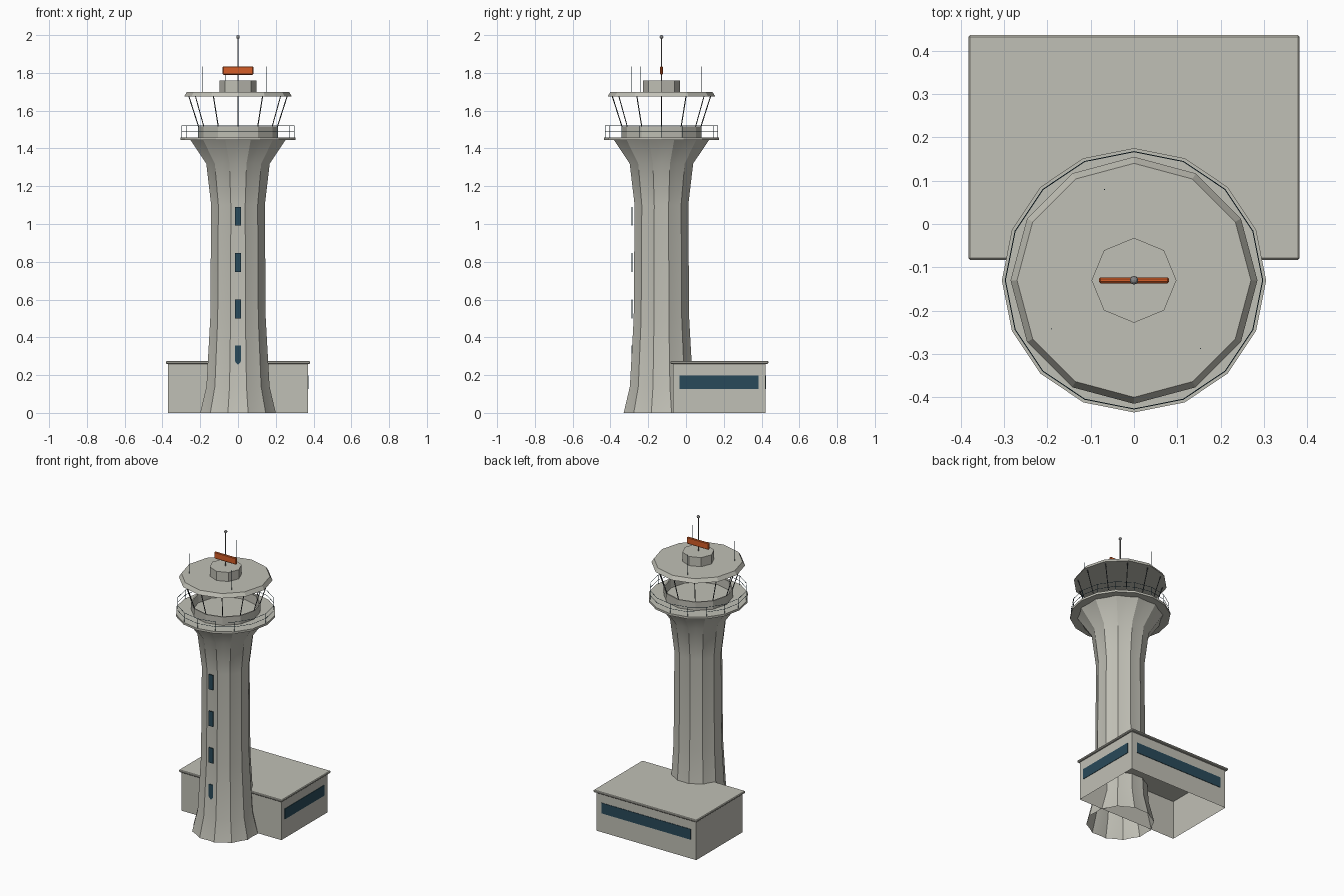
import bpy, bmesh, math
from mathutils import Vector

cube = bpy.data.objects.get("Cube")
if cube:
    bpy.data.objects.remove(cube, do_unlink=True)

CY = -0.13  # tower axis in y


def material(name, rgb):
    m = bpy.data.materials.new(name)
    m.use_nodes = True
    m.diffuse_color = (*rgb, 1)
    m.node_tree.nodes["Principled BSDF"].inputs["Base Color"].default_value = (*rgb, 1)
    return m


concrete = material("concrete grey", (0.53, 0.525, 0.465))
glass = material("dark blue glass", (0.022, 0.068, 0.1))
orange = material("signal orange", (0.66, 0.11, 0.02))
steel = material("grey steel", (0.23, 0.23, 0.23))
dark = material("dark frame", (0.05, 0.06, 0.065))


def finish(name, bm, mat):
    bmesh.ops.recalc_face_normals(bm, faces=bm.faces)
    me = bpy.data.meshes.new(name)
    bm.to_mesh(me)
    bm.free()
    me.materials.append(mat)
    ob = bpy.data.objects.new(name, me)
    bpy.context.collection.objects.link(ob)
    return ob


def ring_point(r, z, i, n):
    a = 2 * math.pi * i / n
    return Vector((r * math.cos(a), CY + r * math.sin(a), z))


def loft(name, profile, n, mat, valley=1.0, bottom=True, top=True):
    """Stack of polygon rings about the tower axis; even corners are scaled by valley."""
    bm = bmesh.new()
    rings = [[bm.verts.new(ring_point(r * (valley if i % 2 == 0 else 1), z, i, n))
              for i in range(n)] for r, z in profile]
    for a, b in zip(rings, rings[1:]):
        for i in range(n):
            j = (i + 1) % n
            bm.faces.new((a[i], a[j], b[j], b[i]))
    if bottom:
        bm.faces.new(rings[0])
    if top:
        bm.faces.new(rings[-1])
    return finish(name, bm, mat)


def box(name, lo, hi, mat, bevel=0, open_bottom=False):
    bm = bmesh.new()
    bmesh.ops.create_cube(bm, size=1)
    for v in bm.verts:
        v.co = [l + (c + 0.5) * (h - l) for c, l, h in zip(v.co, lo, hi)]
    if open_bottom:
        base = [f for f in bm.faces if f.calc_center_median().z < lo[2] + 1e-5]
        bmesh.ops.delete(bm, geom=base, context='FACES_ONLY')
    ob = finish(name, bm, mat)
    if bevel:
        mod = ob.modifiers.new("bevel", 'BEVEL')
        mod.width, mod.segments = bevel, 1
    return ob


def rods(name, pairs, r, mat, sides=6):
    """One object made of straight rods between point pairs."""
    bm = bmesh.new()
    for a, b in pairs:
        a, b = Vector(a), Vector(b)
        d = b - a
        m = d.to_track_quat('Z', 'Y').to_matrix().to_4x4()
        m.translation = (a + b) / 2
        bmesh.ops.create_cone(bm, cap_ends=True, segments=sides, radius1=r,
                              radius2=r, depth=d.length, matrix=m)
    return finish(name, bm, mat)


# Fluted shaft, open at the foot, smooth along its height with crisp ridges
shaft = loft("shaft", [(0.207, 0), (0.173, 0.14), (0.152, 0.5), (0.147, 1.1),
                       (0.174, 1.32), (0.262, 1.447)], 24, concrete, valley=0.95, bottom=False)
bpy.ops.object.select_all(action='DESELECT')
shaft.select_set(True)
bpy.context.view_layer.objects.active = shaft
bpy.ops.object.shade_smooth_by_angle(angle=math.radians(30))

# Stair windows up the front
for k in range(4):
    z = 0.306 + k * 0.245
    box(f"stair_window_{k + 1}", (-0.015, -0.288, z - 0.05), (0.015, -0.282, z + 0.05), glass)

# Walkway deck and cab sill wall
loft("walkway_deck", [(0.305, 1.445), (0.305, 1.459)], 16, concrete)
loft("cab_sill", [(0.21, 1.459), (0.212, 1.516), (0.204, 1.516), (0.202, 1.459)],
     12, concrete, bottom=False, top=False)

# Railing round the walkway
rail_r, n = 0.297, 16
for label, z in (("top", 1.52), ("middle", 1.488)):
    rods(f"{label}_rail", [(ring_point(rail_r, z, i, n), ring_point(rail_r, z, i + 1, n))
                           for i in range(n)], 0.0013, glass)
rods("rail_posts", [(ring_point(rail_r, 1.455, i, n), ring_point(rail_r, 1.52, i, n))
                    for i in range(n)], 0.0013, glass)

# Leaning cab mullions
rods("cab_mullions", [(ring_point(0.207, 1.51, i, 12), ring_point(0.262, 1.682, i, 12))
                      for i in range(12)], 0.0027, dark)

# Cab roof and plant housing
loft("cab_roof", [(0.285, 1.675), (0.27, 1.7)], 12, concrete)
loft("roof_housing", [(0.098, 1.70), (0.098, 1.761)], 8, concrete)

# Radar bar, mast and whip antennas
rods("mast", [((0, CY, 1.76), (0, CY, 1.99))], 0.0033, steel, 8)
bm = bmesh.new()
bmesh.ops.create_uvsphere(bm, u_segments=10, v_segments=6, radius=0.01)
bmesh.ops.translate(bm, verts=bm.verts, vec=(0, CY, 1.99))
finish("mast_ball", bm, steel)
box("radar_bar", (-0.081, CY - 0.007, 1.79), (0.081, CY + 0.007, 1.835), orange, 0.004)
rods("whip_antennas", [((x, y, 1.70), (x, y, 1.835)) for x, y in
                       ((-0.068, 0.08), (-0.19, -0.242), (0.153, -0.287))], 0.0014, glass)

# Base building with overhanging roof slab
box("base_building", (-0.37, -0.07, 0), (0.37, 0.42, 0.262), concrete, open_bottom=True)
box("base_roof", (-0.382, -0.083, 0.26), (0.382, 0.436, 0.275), concrete, 0.004)

# Ribbon windows on the left side and the back
box("side_window", (0.366, -0.035, 0.127), (0.373, 0.383, 0.197), glass)
box("back_window", (-0.33, 0.416, 0.127), (0.33, 0.423, 0.197), glass)
